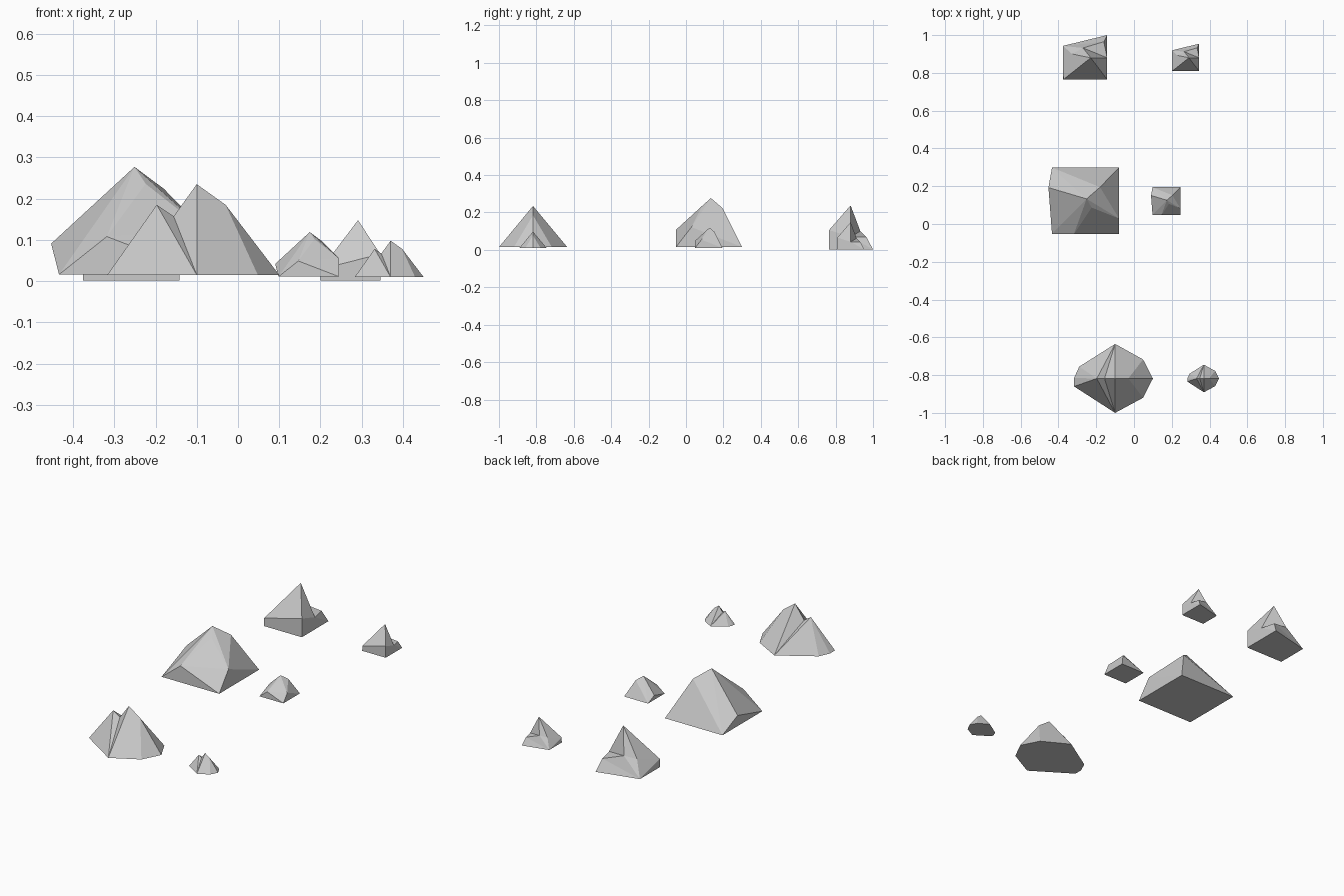
import bpy, bmesh

if "Cube" in bpy.data.objects:
    bpy.data.objects.remove(bpy.data.objects["Cube"])

def make_rock(name, points, faces, pivot, place, scale, lift):
    """Build a faceted stone; without faces it becomes the convex hull."""
    bm = bmesh.new()
    vs = [bm.verts.new(((x - pivot[0]) * scale + place[0],
                        (y - pivot[1]) * scale + place[1],
                        z * scale + lift)) for x, y, z in points]
    if faces:
        for f in faces:
            bm.faces.new([vs[i] for i in f])
    else:
        bmesh.ops.convex_hull(bm, input=vs)
        bmesh.ops.dissolve_limit(bm, angle_limit=0.02, verts=bm.verts, edges=bm.edges)
    bmesh.ops.recalc_face_normals(bm, faces=bm.faces)
    me = bpy.data.meshes.new(name)
    bm.to_mesh(me)
    bm.free()
    bpy.context.collection.objects.link(bpy.data.objects.new(name, me))

def pair(name, points, faces, pivot, small_place, small_scale, small_lift):
    make_rock("large_" + name, points, faces, pivot, pivot, 1, 0)
    make_rock("small_" + name, points, faces, pivot, small_place, small_scale, small_lift)

# Twin-peaked rock: base ring, then the ridge from left to right
base = [(-.317, -.86), (-.10, -1.0), (.048, -.92), (.10, -.818),
        (.048, -.717), (-.10, -.635), (-.29, -.755), (-.317, -.815)]
ridge = [(-.197, .185), (-.156, .157), (-.10, .235), (-.03, .185)]
pts = [(x, y, .015) for x, y in base] + [(x, -.818, z) for x, z in ridge]
twin_faces = [range(8), (7, 0, 8), (6, 7, 8), (0, 1, 8), (8, 1, 9), (9, 1, 10),
              (1, 2, 11, 10), (2, 3, 11), (3, 4, 11), (4, 5, 10, 11),
              (10, 5, 9), (9, 5, 8), (5, 6, 8)]
pair("twin_peak_rock", pts, twin_faces, (-.10, -.818), (.37, -.818), .4, .004)

# Blocky boulder: base corners, shoulders, crown
pts = [(-.434, -.053, .016), (-.079, -.053, .016), (-.079, .299, .016), (-.434, .299, .016),
       (-.453, .193, .091), (-.318, -.053, .108), (-.079, .029, .122),
       (-.251, .133, .277), (-.224, .087, .236), (-.18, .195, .224)]
pair("boulder", pts, None, (-.251, .133), (.174, .126), .415, .004)

# Spire rock: base corners, front shoulders, apex, side and back ledges
pts = [(-.376, .765, .002), (-.142, .765, .002), (-.142, 1.0, .002), (-.376, .943, .002),
       (-.374, .765, .047), (-.142, .765, .106),
       (-.229, .88, .238), (-.142, .88, .07), (-.16, .965, .068),
       (-.27, .932, .10), (-.328, .90, .085)]
spire_faces = [(0, 1, 2, 3), (0, 1, 5, 4), (4, 5, 6), (5, 6, 7), (1, 2, 7), (1, 7, 5),
               (7, 2, 8), (6, 7, 9), (7, 8, 9), (8, 2, 3), (8, 3, 9), (9, 3, 10),
               (6, 9, 10), (6, 10, 4), (10, 3, 4), (4, 3, 0)]
pair("spire_rock", pts, spire_faces, (-.229, .88), (.291, .88), .62, 0)
